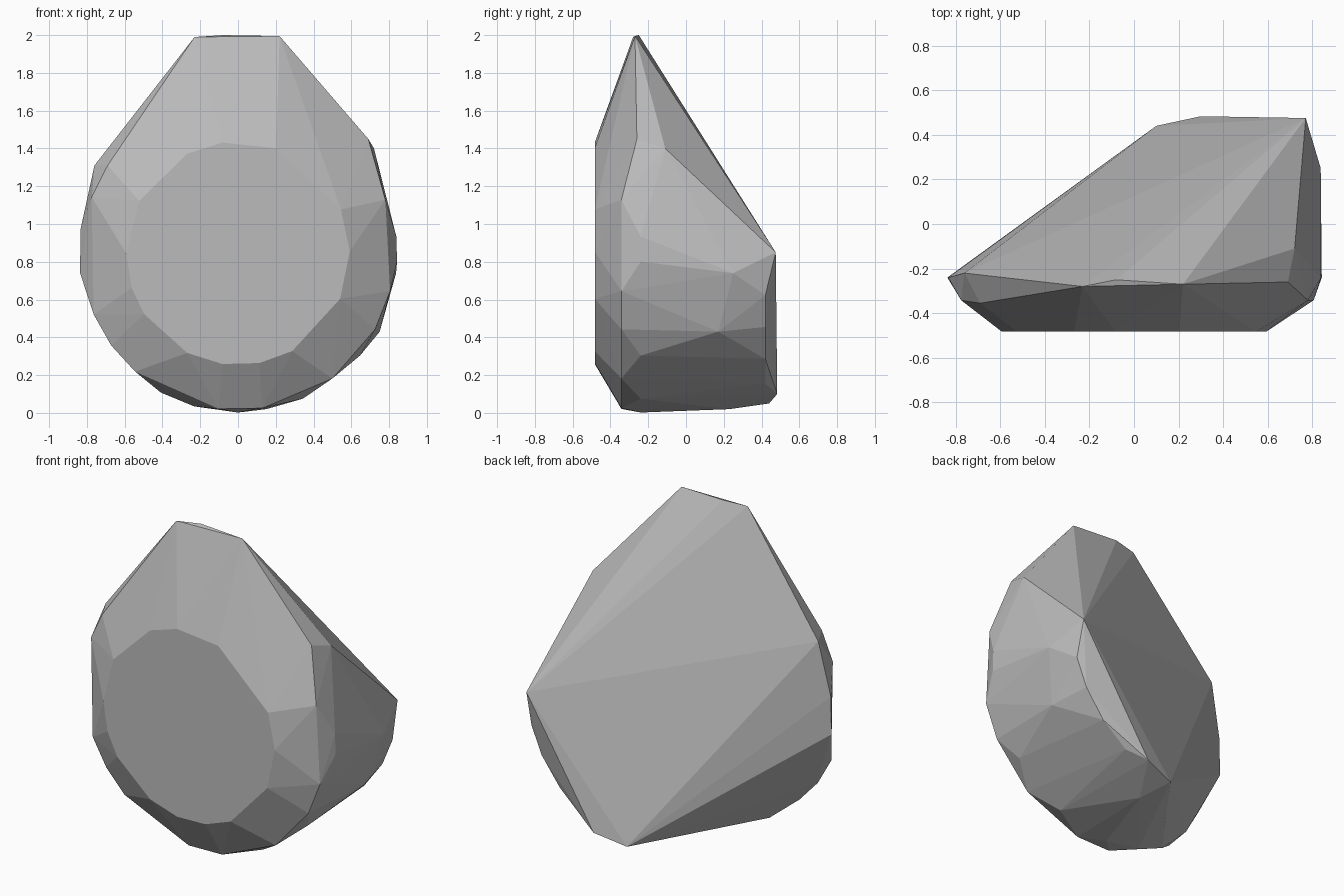
import bpy
import bmesh
from math import cos, sin, radians
from mathutils import Vector

default_cube = bpy.data.objects.get("Cube")
if default_cube:
    bpy.data.objects.remove(default_cube, do_unlink=True)

CENTRE_HEIGHT = 0.845


def make_material(name, colour):
    material = bpy.data.materials.new(name)
    material.use_nodes = True
    material.diffuse_color = colour
    shader = next(node for node in material.node_tree.nodes if node.type == "BSDF_PRINCIPLED")
    shader.inputs["Base Color"].default_value = colour
    shader.inputs["Roughness"].default_value = 0.9
    return material


def arc(depth, radius, angles):
    """Corners on an upright circle facing the front, at the given angles in degrees."""
    return [
        Vector((radius * cos(radians(angle)), depth, CENTRE_HEIGHT + radius * sin(radians(angle))))
        for angle in angles
    ]


def corners(*positions):
    return [Vector(position) for position in positions]


def build_hull(name, points, material):
    """Wrap the corners in a faceted shell, merging flat neighbouring triangles."""
    mesh = bpy.data.meshes.new(name)
    shell = bmesh.new()
    for point in points:
        shell.verts.new(point)
    hull = bmesh.ops.convex_hull(shell, input=shell.verts)
    unused = [item for item in hull["geom_interior"] if isinstance(item, bmesh.types.BMVert)]
    bmesh.ops.delete(shell, geom=unused, context="VERTS")
    bmesh.ops.dissolve_limit(shell, angle_limit=radians(0.5), verts=shell.verts, edges=shell.edges)
    bmesh.ops.recalc_face_normals(shell, faces=shell.faces)
    shell.to_mesh(mesh)
    shell.free()
    mesh.materials.append(material)
    for polygon in mesh.polygons:
        polygon.use_smooth = False
    rock = bpy.data.objects.new(name, mesh)
    bpy.context.scene.collection.objects.link(rock)
    return rock


# Flat front facet
front_facet = arc(-0.483, 0.592, [1, 23, 70, 98, 117, 152, 180, 198, 213, 243, 262, 281, 299, 336])

# Bevelled rim behind the front facet, and the widest belt behind that
front_rim = arc(-0.342, 0.83, [-14, -29, -53, -81, -97, -131, -144, -157, 159, 20])
belt = arc(-0.24, 0.843, [-3, 6, -40, -66, -90, -106, -119, -173, 171])

# Right and lower outline of the back
back_rim = arc(0.42, 0.805, [-16, -29, -44, -59])
back_corners = corners((0.77, 0.475, 0.85), (0.3, 0.483, 0.1), (0.1, 0.44, 0.05))
side_corners = corners((0.837, 0.25, 0.74), (0.75, 0.17, 0.43), (0.15, 0.23, 0.02))

# Tapering crown with a short ridge on top
shoulders = corners(
    (0.69, -0.26, 1.45), (0.72, -0.11, 1.4), (-0.76, -0.22, 1.31), (-0.69, -0.355, 1.31)
)
ridge = corners((-0.23, -0.28, 1.99), (0.22, -0.27, 1.995), (-0.08, -0.25, 2))

stone_grey = make_material("stone grey", (0.5, 0.5, 0.5, 1))
build_hull(
    "rock",
    front_facet + front_rim + belt + back_rim + back_corners + side_corners + shoulders + ridge,
    stone_grey,
)
